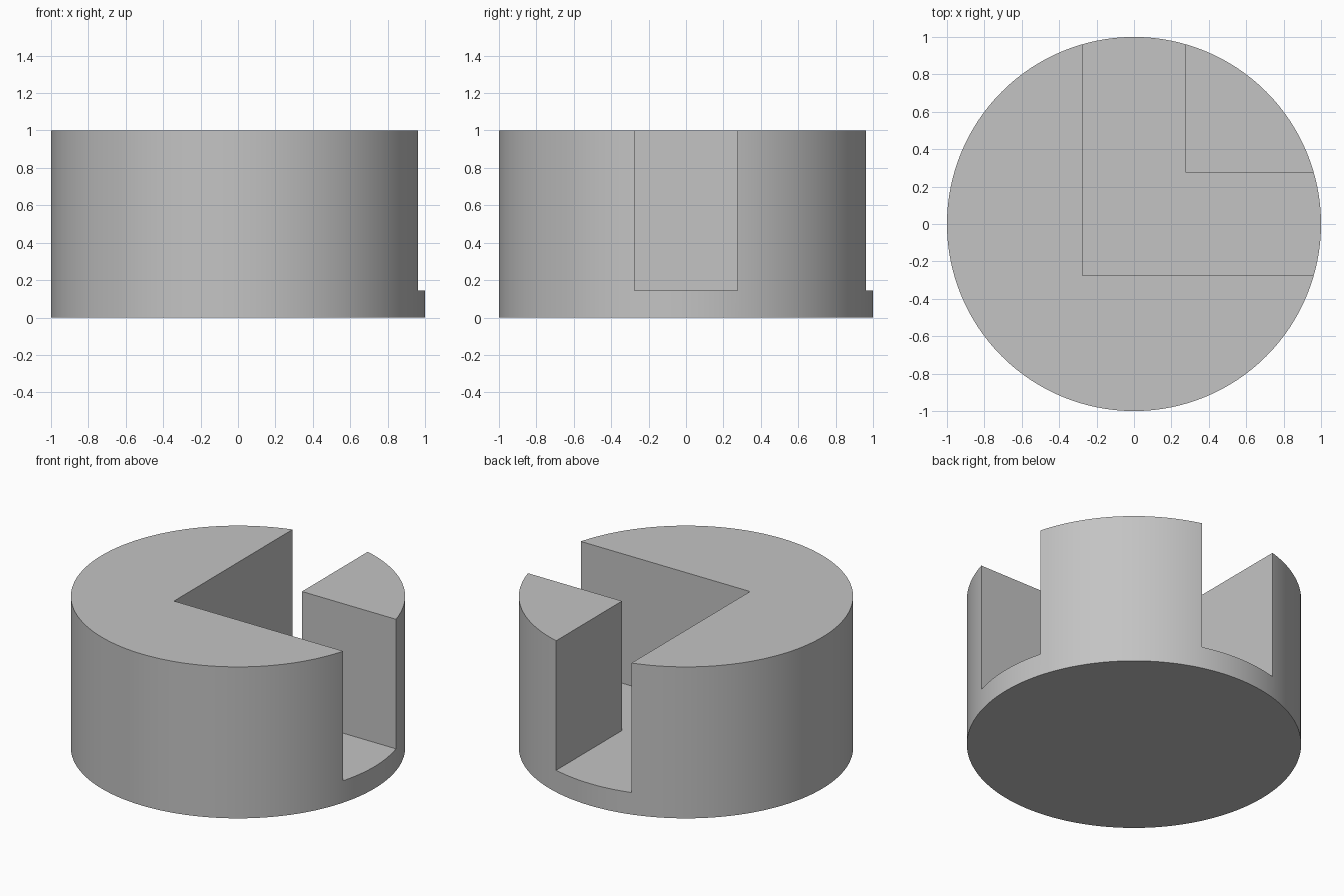
import bpy
import bmesh

RADIUS, HEIGHT = 1.0, 1.0
FLOOR = 0.145      # floor height of the channel
HALF = 0.275       # half width of the channel
REACH = 1.3        # how far the cutter runs past the rim

# Remove the default object
cube = bpy.data.objects.get("Cube")
if cube:
    bpy.data.objects.remove(cube, do_unlink=True)

# Plain grey material
grey = bpy.data.materials.new("plain_grey")
grey.use_nodes = True
colour = (0.55, 0.55, 0.55, 1.0)
grey.diffuse_color = colour
grey.node_tree.nodes["Principled BSDF"].inputs["Base Color"].default_value = colour


def prism(name, outline, bottom, top):
    """Extrude a flat outline upwards into a closed solid."""
    bm = bmesh.new()
    base = bm.faces.new([bm.verts.new((x, y, bottom)) for x, y in outline])
    lifted = bmesh.ops.extrude_face_region(bm, geom=[base], use_keep_orig=True)["geom"]
    verts = [v for v in lifted if isinstance(v, bmesh.types.BMVert)]
    bmesh.ops.translate(bm, verts=verts, vec=(0, 0, top - bottom))
    bmesh.ops.recalc_face_normals(bm, faces=bm.faces)
    mesh = bpy.data.meshes.new(name)
    bm.to_mesh(mesh)
    bm.free()
    obj = bpy.data.objects.new(name, mesh)
    bpy.context.collection.objects.link(obj)
    return obj


# Round body
bpy.ops.mesh.primitive_cylinder_add(vertices=128, radius=RADIUS, depth=HEIGHT,
                                    location=(0, 0, HEIGHT / 2))
body = bpy.context.object
body.name = "slotted_round_block"
body.data.materials.append(grey)

# L-shaped channel, open at the left side and the back
corner = [(-HALF, -HALF), (REACH, -HALF), (REACH, HALF),
          (HALF, HALF), (HALF, REACH), (-HALF, REACH)]
cutter = prism("channel_cutter", corner, FLOOR, HEIGHT + 0.3)
cutter.data.materials.append(grey)
cutter.hide_render = True

cut = body.modifiers.new("channel", 'BOOLEAN')
cut.operation = 'DIFFERENCE'
cut.solver = 'EXACT'
cut.object = cutter
bpy.context.view_layer.objects.active = body
bpy.ops.object.modifier_apply(modifier=cut.name)
bpy.data.objects.remove(cutter, do_unlink=True)

# Smooth rim with crisp edges
bpy.ops.object.select_all(action='DESELECT')
body.select_set(True)
bpy.ops.object.shade_smooth_by_angle(angle=0.5)
